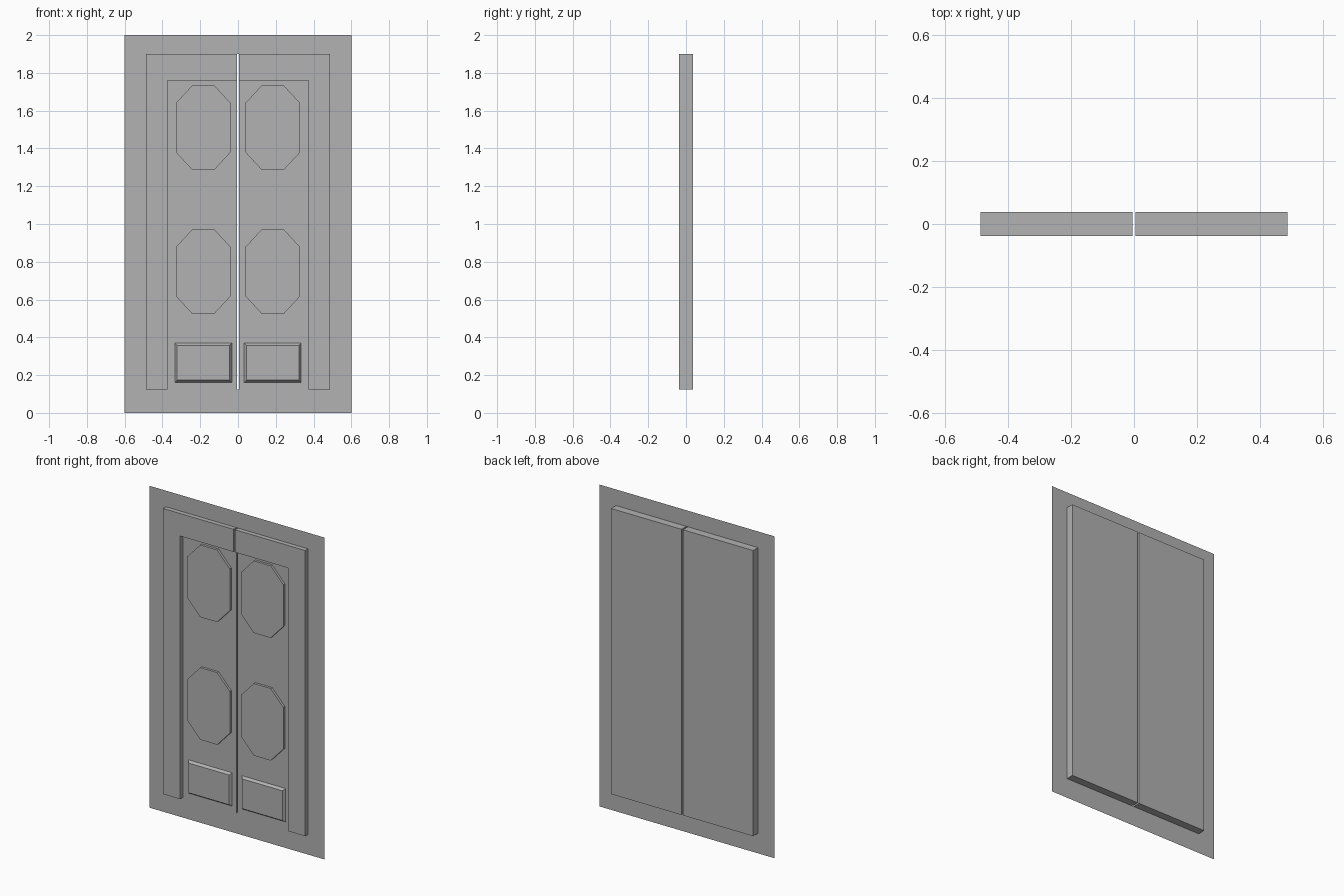
import bpy
import bmesh

cube = bpy.data.objects.get("Cube")
if cube:
    bpy.data.objects.remove(cube, do_unlink=True)

# Single painted finish
GREY = (0.445, 0.445, 0.445, 1.0)
paint = bpy.data.materials.new("grey paint")
paint.use_nodes = True
paint.diffuse_color = GREY
bsdf = next(n for n in paint.node_tree.nodes if n.type == 'BSDF_PRINCIPLED')
bsdf.inputs["Base Color"].default_value = GREY

# Depth levels, front to back
FRONT, WALL, BACK = -0.038, -0.01, 0.038
RAISE = 0.015

# Outer wall and opening
WALL_X, WALL_TOP = 0.6, 2.0
OPEN_X, SILL, HEAD = 0.488, 0.125, 1.9
GAP = 0.005


def finish(name, bm, recalc=True):
    if recalc:
        bmesh.ops.recalc_face_normals(bm, faces=bm.faces)
    mesh = bpy.data.meshes.new(name)
    bm.to_mesh(mesh)
    bm.free()
    mesh.materials.append(paint)
    obj = bpy.data.objects.new(name, mesh)
    bpy.context.scene.collection.objects.link(obj)
    return obj


def prism(name, outline, front, back, front_outline=None, back_cap=True):
    """Solid between two matching x-z outlines; an open back sits on a surface."""
    bm = bmesh.new()
    near = [bm.verts.new((x, front, z)) for x, z in (front_outline or outline)]
    far = [bm.verts.new((x, back, z)) for x, z in outline]
    n = len(near)
    bm.faces.new(near)
    for i in range(n):
        j = (i + 1) % n
        bm.faces.new((near[i], far[i], far[j], near[j]))
    if back_cap:
        bm.faces.new(far[::-1])
    return finish(name, bm)


def rectangle(x0, x1, z0, z1):
    return [(x0, z0), (x1, z0), (x1, z1), (x0, z1)]


def octagon(cx, cz, w, h, flat_w, flat_h):
    return [(cx - flat_w, cz - h), (cx + flat_w, cz - h),
            (cx + w, cz - flat_h), (cx + w, cz + flat_h),
            (cx + flat_w, cz + h), (cx - flat_w, cz + h),
            (cx - w, cz + flat_h), (cx - w, cz - flat_h)]


# Thin wall sheet around the opening
bm = bmesh.new()
outer = [bm.verts.new((x, WALL, z)) for x, z in rectangle(-WALL_X, WALL_X, 0, WALL_TOP)]
inner = [bm.verts.new((x, WALL, z)) for x, z in rectangle(-OPEN_X, OPEN_X, SILL, HEAD)]
for i in range(4):
    j = (i + 1) % 4
    bm.faces.new((outer[i], outer[j], inner[j], inner[i]))
finish("wall_sheet", bm, recalc=False)

for side, s in (("left", 1), ("right", -1)):
    def mirrored(points):
        return [(s * x, z) for x, z in points]

    # Door leaf slab
    prism(side + "_door_leaf", mirrored(rectangle(GAP, OPEN_X, SILL, HEAD)), WALL, BACK)

    # Raised surround: jamb plus header
    jamb_x, header_z = 0.372, 1.76
    surround = [(GAP, HEAD), (GAP, header_z), (jamb_x, header_z),
                (jamb_x, SILL), (OPEN_X, SILL), (OPEN_X, HEAD)]
    prism(side + "_surround", mirrored(surround), FRONT, WALL, back_cap=False)

    # Raised octagonal panels
    for level, cz in (("upper", 1.51), ("lower", 0.748)):
        shape = octagon(0.184, cz, 0.145, 0.224, 0.058, 0.13)
        prism(f"{side}_{level}_octagon_panel", mirrored(shape),
              WALL - RAISE, WALL, back_cap=False)

    # Bevelled kick panel
    x0, x1, z0, z1, b = 0.033, 0.334, 0.162, 0.369, 0.011
    prism(side + "_kick_panel", mirrored(rectangle(x0, x1, z0, z1)),
          WALL - RAISE, WALL,
          front_outline=mirrored(rectangle(x0 + b, x1 - b, z0 + b, z1 - b)),
          back_cap=False)
